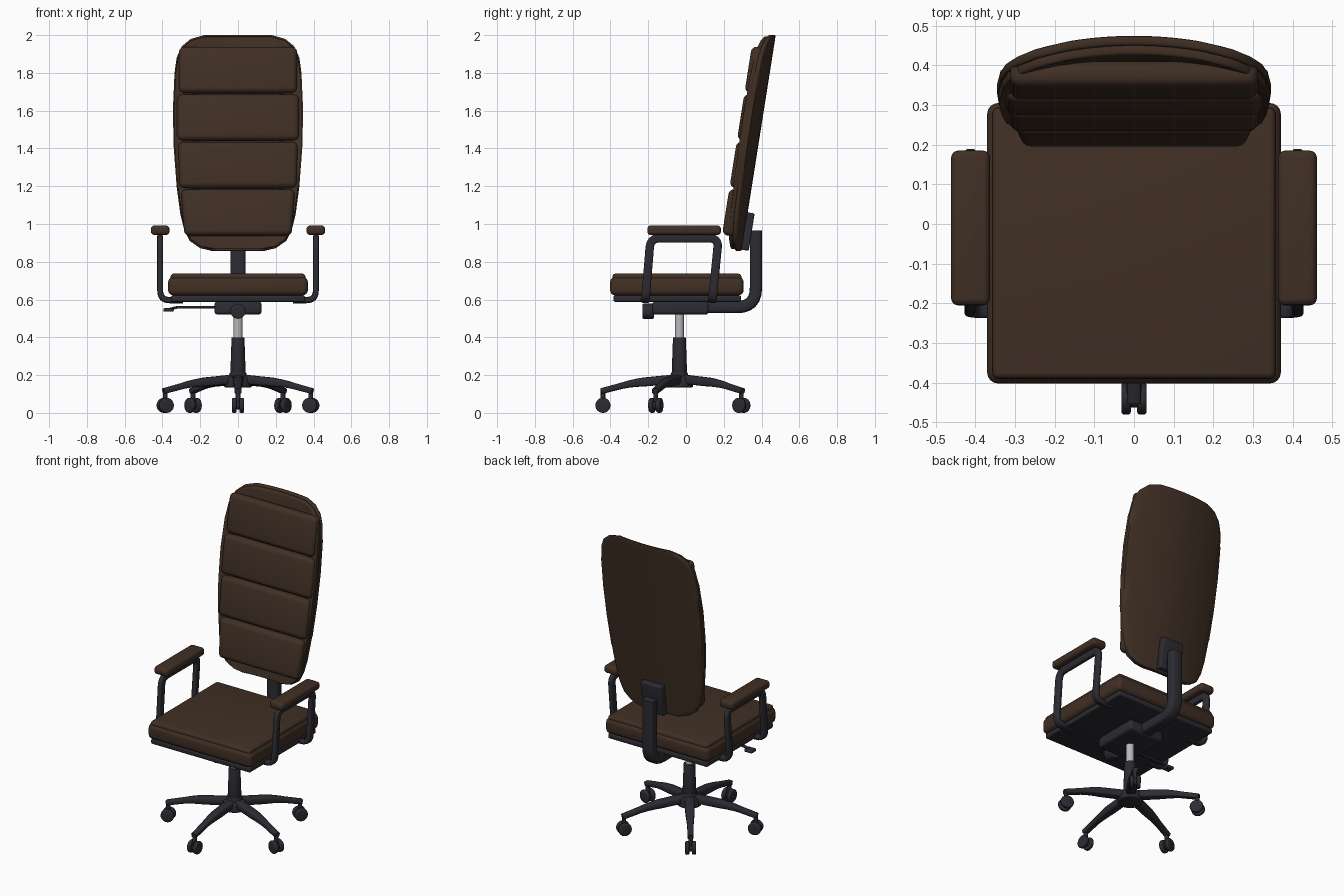
import bpy, bmesh, math
from mathutils import Vector, Matrix

if "Cube" in bpy.data.objects:
    bpy.data.objects.remove(bpy.data.objects["Cube"])


def material(name, rgb):
    m = bpy.data.materials.new(name)
    m.diffuse_color = (*rgb, 1)
    m.use_nodes = True
    m.node_tree.nodes["Principled BSDF"].inputs["Base Color"].default_value = m.diffuse_color
    return m


BROWN = material("brown leather", (0.052, 0.029, 0.018))
DARK = material("dark plastic", (0.024, 0.024, 0.032))
STEEL = material("light steel", (0.48, 0.49, 0.50))


def finish(name, bm, mat, angle=40):
    bmesh.ops.recalc_face_normals(bm, faces=bm.faces)
    me = bpy.data.meshes.new(name)
    bm.to_mesh(me)
    bm.free()
    me.shade_smooth()
    me.set_sharp_from_angle(angle=math.radians(angle))
    me.materials.append(mat)
    ob = bpy.data.objects.new(name, me)
    bpy.context.collection.objects.link(ob)
    return ob


def box(name, lo, hi, mat, bevel=0.01, tilt=0.0, taper=1.0, turn=0.0):
    """Rounded box between two corners; taper narrows the bottom in x."""
    lo, hi = Vector(lo), Vector(hi)
    size, mid = hi - lo, (lo + hi) / 2
    bm = bmesh.new()
    bmesh.ops.create_cube(bm, size=1)
    for v in bm.verts:
        v.co = Vector(v.co[i] * size[i] for i in range(3))
        if v.co.z < 0:
            v.co.x *= taper
    bmesh.ops.bevel(bm, geom=bm.edges[:], offset=bevel, segments=4, profile=0.5, affect='EDGES')
    bm.transform(Matrix.Translation(mid) @ Matrix.Rotation(turn, 4, 'Z') @ Matrix.Rotation(tilt, 4, 'X'))
    return finish(name, bm, mat)


def rod(name, a, b, r1, r2, mat, bevel=0.0):
    """Cylinder or cone from point a to point b."""
    a, b = Vector(a), Vector(b)
    d = b - a
    bm = bmesh.new()
    bmesh.ops.create_cone(bm, cap_ends=True, segments=24, radius1=r1, radius2=r2, depth=d.length)
    if bevel:
        rims = [e for e in bm.edges if e.calc_face_angle() > 1]
        bmesh.ops.bevel(bm, geom=rims, offset=bevel, segments=3, profile=0.5, affect='EDGES')
    bm.transform(Matrix.Translation((a + b) / 2) @ d.to_track_quat('Z', 'Y').to_matrix().to_4x4())
    return finish(name, bm, mat)


def sweep(name, pts, w, h, side, mat, radius=0.05, end=1.0):
    """Soft rectangular bar along a path with rounded corners; w runs along side."""
    pts = [Vector(p) for p in pts]
    path = [pts[0]]
    for p, c, n in zip(pts, pts[1:], pts[2:]):
        a, b = c + (p - c).normalized() * radius, c + (n - c).normalized() * radius
        for i in range(7):
            t = i / 6
            path.append(a * (1 - t) ** 2 + c * 2 * t * (1 - t) + b * t * t)
    path.append(pts[-1])
    bm = bmesh.new()
    side, rings, last = Vector(side), [], None
    soft = lambda v: math.copysign(abs(v) ** 0.5, v)
    for i, p in enumerate(path):
        t = (path[min(i + 1, len(path) - 1)] - path[max(i - 1, 0)]).normalized()
        if last:
            side = last.rotation_difference(t) @ side
        side = (side - t * side.dot(t)).normalized()
        last, up = t, t.cross(side)
        s = 1 + (end - 1) * i / (len(path) - 1)
        ring = []
        for k in range(16):
            a = math.tau * k / 16
            ring.append(bm.verts.new(p + side * soft(math.cos(a)) * w * s / 2 + up * soft(math.sin(a)) * h * s / 2))
        rings.append(ring)
    for r, q in zip(rings, rings[1:]):
        for k in range(16):
            bm.faces.new((r[k], r[(k + 1) % 16], q[(k + 1) % 16], q[k]))
    bm.faces.new(rings[0])
    bm.faces.new(rings[-1])
    return finish(name, bm, mat)


# Five-star base with casters
CY = -0.035
rod("base_hub", (0, CY, 0.135), (0, CY, 0.195), 0.075, 0.065, DARK, 0.01)
for i in range(5):
    a = -math.pi / 2 + i * math.tau / 5
    d, t = Vector((math.cos(a), math.sin(a), 0)), Vector((-math.sin(a), math.cos(a), 0))
    at = lambda r, z: Vector((0, CY, z)) + d * r
    sweep(f"base_leg_{i}", [at(0.03, 0.178), at(0.25, 0.158), at(0.415, 0.115)], 0.058, 0.05, t, DARK, 0.06, 0.62)
    rod(f"caster_stem_{i}", at(0.405, 0.05), at(0.405, 0.12), 0.013, 0.013, DARK)
    c = at(0.405, 0.04)
    rod(f"caster_axle_{i}", c - t * 0.02, c + t * 0.02, 0.022, 0.022, DARK)
    for s in (-1, 1):
        rod(f"caster_wheel_{i}_{s}", c + t * 0.008 * s, c + t * 0.032 * s, 0.04, 0.04, DARK, 0.007)

# Gas lift column
rod("column_collar", (0, CY, 0.18), (0, CY, 0.215), 0.055, 0.042, DARK)
rod("column_sleeve", (0, CY, 0.2), (0, CY, 0.4), 0.041, 0.034, DARK, 0.004)
rod("gas_piston", (0, CY, 0.38), (0, CY, 0.54), 0.024, 0.024, STEEL)

# Tilt mechanism, tension knob and height lever
box("tilt_mechanism", (-0.125, -0.18, 0.52), (0.125, 0.12, 0.59), DARK, 0.018)
rod("tension_knob", (0, -0.23, 0.538), (0, -0.17, 0.538), 0.04, 0.04, DARK, 0.006)
sweep("height_lever", [(-0.1, -0.13, 0.56), (-0.32, -0.13, 0.56), (-0.37, -0.13, 0.547)], 0.018, 0.014,
      (0, 1, 0), DARK, 0.02)
box("lever_paddle", (-0.395, -0.155, 0.536), (-0.34, -0.105, 0.554), DARK, 0.006)

# Seat pan and two-layer cushion
box("seat_pan", (-0.355, -0.385, 0.588), (0.355, 0.292, 0.622), DARK, 0.01)
box("seat_cushion", (-0.37, -0.402, 0.622), (0.37, 0.305, 0.72), BROWN, 0.028)
box("seat_top_panel", (-0.357, -0.39, 0.69), (0.357, 0.293, 0.737), BROWN, 0.016)

# Armrests
for s, word in ((-1, "left"), (1, "right")):
    x = 0.412 * s
    sweep(f"{word}_arm_frame", [(0.29 * s, -0.215, 0.597), (x, -0.215, 0.597), (x, -0.188, 0.925),
                                (x, 0.172, 0.925), (x, 0.14, 0.597), (0.29 * s, 0.14, 0.597)],
          0.045, 0.03, (0, 1, 0), DARK, 0.05)
    box(f"{word}_arm_pad", (x - 0.049, -0.205, 0.942), (x + 0.049, 0.185, 0.992), BROWN, 0.018)

# Back support post and mounting plate
SLOPE = 0.158
TILT = -math.atan(SLOPE)
sweep("back_post", [(0, 0.08, 0.56), (0, 0.37, 0.56), (0, 0.37, 0.965)], 0.08, 0.065, (1, 0, 0), DARK, 0.1)
box("back_plate", (-0.075, 0.308, 0.86), (0.075, 0.348, 1.06), DARK, 0.008, TILT)


def back_y(z):
    return 0.295 + (z - 0.86) * SLOPE


# Curved backrest: rear shell and front layer, (height, half width) rows
ROWS = [(0.858, 0.14), (0.872, 0.2), (0.91, 0.255), (0.97, 0.285), (1.05, 0.305), (1.2, 0.325), (1.4, 0.34),
        (1.6, 0.345), (1.8, 0.336), (1.88, 0.325), (1.94, 0.298), (1.98, 0.25), (2.0, 0.18)]
for name, front, thick, scale in (("back_shell", 0.0, 0.024, 1.0), ("back_front_layer", 0.022, 0.025, 0.985)):
    bm = bmesh.new()
    grid = []
    for z, w in ROWS:
        z = 1.43 + (z - 1.43) * scale
        row = []
        for k in range(17):
            x = (k / 8 - 1) * w * scale
            row.append(bm.verts.new((x, back_y(z) - 0.5 * x * x - front, z)))
        grid.append(row)
    for r, q in zip(grid, grid[1:]):
        for k in range(16):
            bm.faces.new((r[k], r[k + 1], q[k + 1], q[k]))
    ext = bmesh.ops.extrude_face_region(bm, geom=bm.faces[:], use_keep_orig=True)
    bmesh.ops.translate(bm, vec=(0, -thick, 0), verts=[g for g in ext["geom"] if isinstance(g, bmesh.types.BMVert)])
    bmesh.ops.recalc_face_normals(bm, faces=bm.faces)
    rim = [e for e in bm.edges if e.is_manifold and e.calc_face_angle() > 1 and
           abs(e.verts[0].co.y - e.verts[1].co.y) < thick * 0.9]
    bmesh.ops.bevel(bm, geom=rim, offset=0.006, segments=2, profile=0.5, affect='EDGES')
    finish(name, bm, BROWN, 50)

# Four padded cushions up the backrest
for i, (w, taper) in enumerate(((0.302, 0.94), (0.317, 0.985), (0.324, 1.0), (0.313, 1.0))):
    z = 1.06 + i * 0.2515
    y = back_y(z)
    box(f"back_cushion_{i}", (-w, y - 0.117, z - 0.123), (w, y - 0.05, z + 0.123), BROWN, 0.028, TILT, taper)
